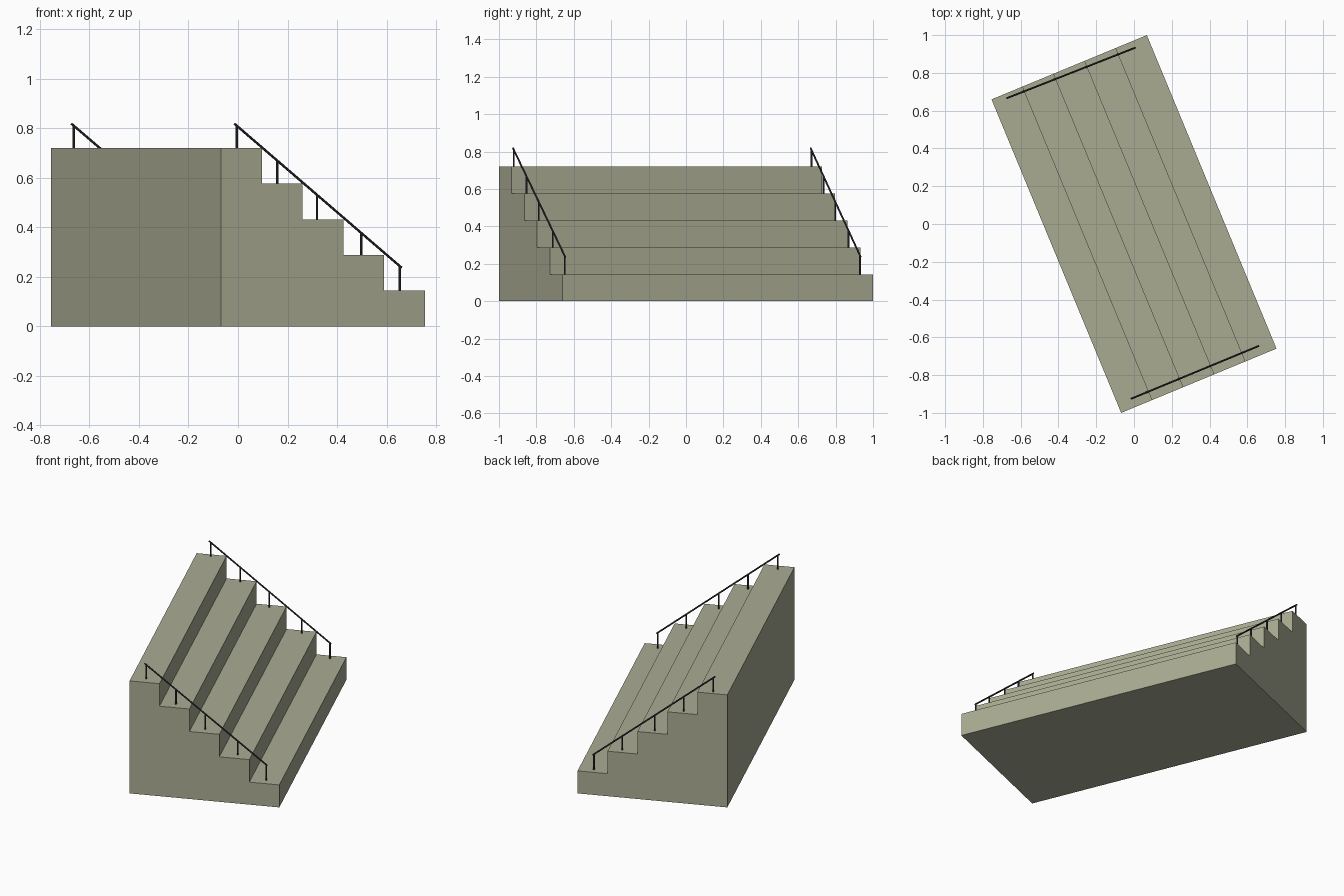
import bpy, bmesh
from math import atan2, cos, sin
from mathutils import Vector, Matrix

if "Cube" in bpy.data.objects:
    bpy.data.objects.remove(bpy.data.objects["Cube"])

STEPS, RISE, DEPTH, WIDTH = 5, 0.144, 0.178, 1.796
TURN = Matrix.Rotation(atan2(0.34, 0.822), 4, 'Z')   # whole flight is turned in plan


def material(name, colour):
    m = bpy.data.materials.new(name)
    m.use_nodes = True
    m.diffuse_color = (*colour, 1)
    m.node_tree.nodes["Principled BSDF"].inputs["Base Color"].default_value = (*colour, 1)
    return m


def finish(name, bm, mat):
    bmesh.ops.recalc_face_normals(bm, faces=bm.faces)
    bm.transform(TURN)
    mesh = bpy.data.meshes.new(name)
    bm.to_mesh(mesh)
    bm.free()
    mesh.materials.append(mat)
    ob = bpy.data.objects.new(name, mesh)
    bpy.context.collection.objects.link(ob)
    return ob


def add_rod(bm, a, b, radius):
    a, b = Vector(a), Vector(b)
    axis = b - a
    place = Matrix.Translation((a + b) / 2) @ axis.to_track_quat('Z', 'Y').to_matrix().to_4x4()
    bmesh.ops.create_cone(bm, cap_ends=True, segments=8, radius1=radius, radius2=radius,
                          depth=axis.length, matrix=place)


concrete = material("olive_grey_concrete", (0.40, 0.41, 0.29))
metal = material("dark_metal", (0.04, 0.04, 0.045))

# Solid stair block: stepped profile extruded across the width
half = STEPS * DEPTH / 2
profile = [(half, 0), (-half, 0)]
for i in range(STEPS):
    z = (STEPS - i) * RISE
    profile += [(-half + i * DEPTH, z), (-half + (i + 1) * DEPTH, z)]
bm = bmesh.new()
side = bm.faces.new([bm.verts.new((u, -WIDTH / 2, z)) for u, z in profile])
extruded = bmesh.ops.extrude_face_region(bm, geom=[side], use_keep_orig=True)
bmesh.ops.translate(bm, vec=(0, WIDTH, 0),
                    verts=[g for g in extruded["geom"] if isinstance(g, bmesh.types.BMVert)])
finish("stairs", bm, concrete)

# Handrails: one post per tread and a sloping rail, at both ends of the steps
POSTS = (-0.356, -0.180, -0.006, 0.187, 0.356)
for label, v_top, v_low in (("right", -0.849, -0.849), ("left", 0.873, 0.860)):
    top, low = Vector((-0.367, v_top, 0.818)), Vector((0.363, v_low, 0.237))
    bm = bmesh.new()
    add_rod(bm, top, low, 0.005)
    finish(label + "_handrail", bm, metal)
    bm = bmesh.new()
    for i, u in enumerate(POSTS):
        p = top.lerp(low, (u - top.x) / (low.x - top.x))
        add_rod(bm, (p.x, p.y, (STEPS - i) * RISE), p, 0.005)
    finish(label + "_rail_posts", bm, metal)
